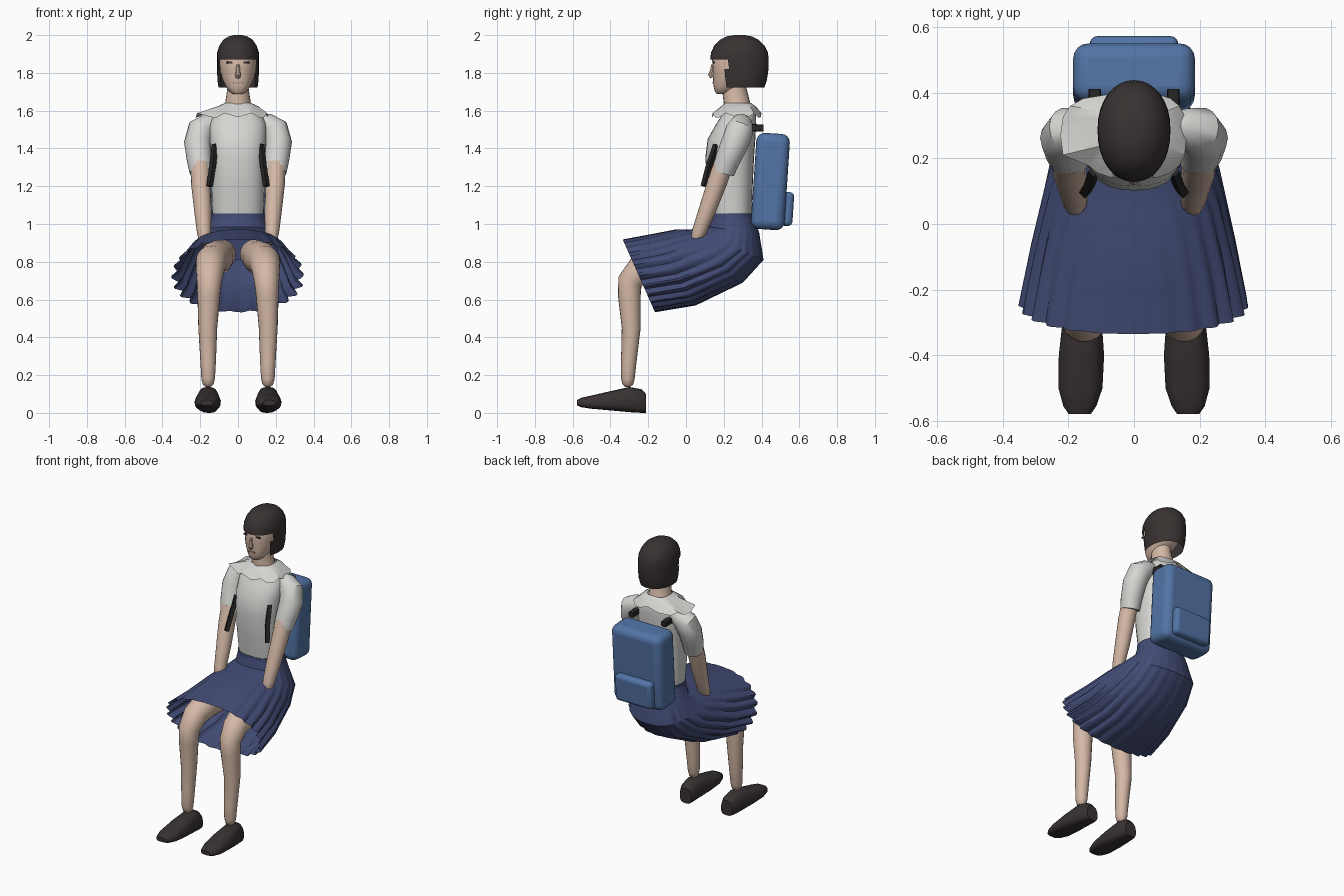
import bpy, bmesh, math
from mathutils import Vector, Matrix

if "Cube" in bpy.data.objects:
    bpy.data.objects.remove(bpy.data.objects["Cube"])


def mat(name, r, g, b):
    m = bpy.data.materials.new(name)
    m.diffuse_color = (r, g, b, 1)
    m.use_nodes = True
    m.node_tree.nodes["Principled BSDF"].inputs["Base Color"].default_value = m.diffuse_color
    return m


SKIN = mat("skin", .66, .48, .38)
WHITE = mat("white_cloth", .66, .66, .64)
NAVY = mat("navy_cloth", .055, .072, .18)
BLUE = mat("blue_canvas", .085, .175, .38)
DARK = mat("dark_brown", .04, .032, .031)
STRAP = mat("black_strap", .02, .019, .02)
LIP = mat("lip", .5, .3, .25)


def finish(name, bm, material, mirror=False, angle=40, bevel=0):
    bmesh.ops.recalc_face_normals(bm, faces=bm.faces)
    me = bpy.data.meshes.new(name)
    bm.to_mesh(me)
    bm.free()
    ob = bpy.data.objects.new(name, me)
    bpy.context.collection.objects.link(ob)
    me.materials.append(material)
    if bevel:
        b = ob.modifiers.new("bevel", 'BEVEL')
        b.width, b.segments = bevel, 4
    if mirror:
        ob.modifiers.new("mirror", 'MIRROR')
    bpy.ops.object.select_all(action='DESELECT')
    ob.select_set(True)
    bpy.context.view_layer.objects.active = ob
    bpy.ops.object.shade_smooth_by_angle(angle=math.radians(angle))
    return ob


def loft(rings, caps=True):
    bm = bmesh.new()
    vs = [[bm.verts.new(p) for p in r] for r in rings]
    n = len(vs[0])
    for a, b in zip(vs, vs[1:]):
        for i in range(n):
            j = (i + 1) % n
            bm.faces.new((a[i], a[j], b[j], b[i]))
    if caps:
        bm.faces.new(vs[0])
        bm.faces.new(vs[-1])
    return bm


def unit(n, e=2.0):
    """Superellipse points; index 0 points along the first axis."""
    out = []
    for i in range(n):
        a = 2 * math.pi * i / n
        c, s = math.cos(a), math.sin(a)
        out.append((math.copysign(abs(c) ** (2 / e), c), math.copysign(abs(s) ** (2 / e), s)))
    return out


def body(rows, n=24, e=2.0):
    """Horizontal rings from rows of (z, y front, y back, half width)."""
    return [[Vector((w * s, (f + b) / 2 - (b - f) / 2 * c, z)) for c, s in unit(n, e)]
            for z, f, b, w in rows]


def tube(pts, n=16, e=2.0):
    """Rings round a path of (x, y, z, radius)."""
    P = [Vector(p[:3]) for p in pts]
    rings = []
    for i, p in enumerate(P):
        t = (P[min(i + 1, len(P) - 1)] - P[max(i - 1, 0)]).normalized()
        ax = Vector((1, 0, 0))
        ax = (ax - t * ax.dot(t)).normalized()
        by = t.cross(ax)
        rings.append([p + (ax * c + by * s) * pts[i][3] for c, s in unit(n, e)])
    return rings


def box(name, loc, size, material, rot=0, bevel=0, mirror=False):
    bm = bmesh.new()
    bmesh.ops.create_cube(bm, size=1, matrix=Matrix.Translation(loc) @ Matrix.Rotation(rot, 4, 'X')
                          @ Matrix.Diagonal((*size, 1)))
    return finish(name, bm, material, mirror, bevel=bevel)


# head and neck
finish("head", loft(body([(1.687, .165, .215, .022), (1.70, .153, .25, .045), (1.73, .146, .30, .066),
                          (1.77, .143, .36, .085), (1.82, .141, .40, .097), (1.87, .138, .415, .10),
                          (1.92, .16, .41, .095)], 28, 2.2)), SKIN)
finish("neck", loft(body([(1.58, .19, .36, .085), (1.64, .20, .34, .068), (1.72, .19, .32, .056),
                          (1.76, .20, .32, .056)])), SKIN)
bm = loft(tube([(0, .142, 1.845, .008), (0, .138, 1.81, .011), (0, .132, 1.79, .015), (0, .14, 1.776, .012)], 8))
finish("nose", bm, SKIN)

# facial details as thin plates
box("eye", (.043, .148, 1.855), (.034, .008, .010), DARK, mirror=True)
box("mouth", (0, .143, 1.748), (.045, .006, .008), LIP)

# bobbed hair, with the face opening cut out below the fringe
bm = loft(body([(1.722, .16, .415, .103), (1.76, .15, .428, .109), (1.82, .14, .437, .111), (1.872, .128, .438, .111),
                (1.91, .133, .433, .110), (1.945, .15, .415, .098), (1.975, .18, .385, .078),
                (1.993, .215, .35, .05), (2.0, .255, .31, .022)], 32, 2.1))
gone = [f for f in bm.faces if (f.calc_center_median().z < 1.872 and f.calc_center_median().y < .215)
        or f.calc_center_median().z < 1.725]
bmesh.ops.delete(bm, geom=gone, context='FACES')
finish("hair", bm, DARK)

# blouse: torso, sleeves and collar
finish("torso", loft(body([(1.04, .137, .348, .137), (1.2, .115, .353, .142), (1.35, .102, .36, .146),
                           (1.45, .115, .367, .15), (1.53, .16, .372, .15), (1.585, .195, .37, .125),
                           (1.62, .205, .355, .085)], 28, 2.4)), WHITE)
sleeve = [(.11, .30, 1.545, .04), (.15, .295, 1.53, .058), (.195, .285, 1.50, .073), (.213, .26, 1.43, .073),
          (.205, .22, 1.34, .066), (.197, .197, 1.275, .060)]
finish("sleeve", loft(tube(sleeve)), WHITE, mirror=True)
arm = [(.2, .20, 1.32, .052), (.197, .165, 1.22, .052), (.187, .115, 1.08, .046),
       (.18, .07, .96, .038), (.178, .052, .915, .03), (.177, .045, .895, .015)]
finish("arm", loft(tube(arm)), SKIN, mirror=True)
collar = body([(1.64, .205, .345, .07), (1.622, .185, .37, .11), (1.575, .137, .40, .16)], 20, 2.9)
for i, p in enumerate(collar[2]):
    if p.x < -.1 and p.y > .2:
        p.x *= 1.4                      # lifted flap on one side
    p.z += .022 * (i % 3 == 1) - .01
finish("collar", loft(collar, caps=False), WHITE, angle=25)

# skirt: rings between an upper and a lower outline, pleated towards the hem
rows = [(.135, 1.052, .355, 1.052, .143, 0), (.12, .985, .388, .95, .165, .1), (.03, .972, .41, .81, .225, .25),
        (-.05, .972, .30, .69, .262, .4), (-.19, .945, .05, .57, .305, .7), (-.335, .918, -.165, .535, .338, 1)]
shape = unit(120, 2.2)
rings = []
for ty, tz, by, bz, w, k in rows:
    ring = []
    for i, (c, s) in enumerate(shape):
        fold = (abs((i % 5) - 2) - 1.2) * .012 * k * (abs(s) * .9 + (.35 if c < 0 else 0))
        m = 1 + fold / .3
        u = c * m
        ring.append(Vector((w * s * m, (ty + by) / 2 + (ty - by) / 2 * u, (tz + bz) / 2 + (tz - bz) / 2 * u)))
    rings.append(ring)
finish("skirt", loft(rings, caps=False), NAVY, angle=35)
finish("waistband", loft(body([(.97, .13, .365, .15), (1.055, .132, .357, .146)], 28, 2.3)), NAVY)

# bent legs
leg = [(.09, .27, .84, .08), (.115, .05, .82, .09), (.14, -.15, .80, .085), (.147, -.24, .765, .076),
       (.152, -.297, .695, .066), (.155, -.30, .62, .060), (.16, -.29, .45, .050), (.158, -.303, .27, .041),
       (.158, -.308, .18, .036), (.158, -.308, .15, .028), (.158, -.308, .137, .012)]
finish("leg", loft(tube(leg, 20)), SKIN, mirror=True, angle=60)

# shoes: rings along the foot of (y, bottom, top, centre x, half width)
rows = [(-.212, 0, .10, .152, .042), (-.235, 0, .125, .155, .052), (-.30, .004, .137, .158, .06),
        (-.40, .013, .115, .16, .069), (-.50, .022, .092, .163, .067), (-.555, .03, .08, .165, .05),
        (-.578, .04, .068, .165, .034)]
rings = [[Vector((cx + w * c * (1 - .22 * max(s, 0)), y, (a + b) / 2 + (b - a) / 2 * s))
          for c, s in unit(20, 3.2)] for y, a, b, cx, w in rows]
finish("shoe", loft(rings), DARK, mirror=True)

# backpack with pocket and straps
box("backpack", (0, .447, 1.225), (.37, .178, .51), BLUE, -.065, .045)
box("backpack_pocket", (0, .533, 1.08), (.27, .07, .18), BLUE, -.065, .025)
finish("front_strap", loft(tube([(.122, .16, 1.42, .018), (.135, .12, 1.3, .018), (.15, .095, 1.2, .018)], 4)),
       STRAP, mirror=True)
finish("shoulder_strap", loft(tube([(.12, .28, 1.512, .019), (.12, .41, 1.508, .019)], 8, 4)), STRAP, mirror=True)
